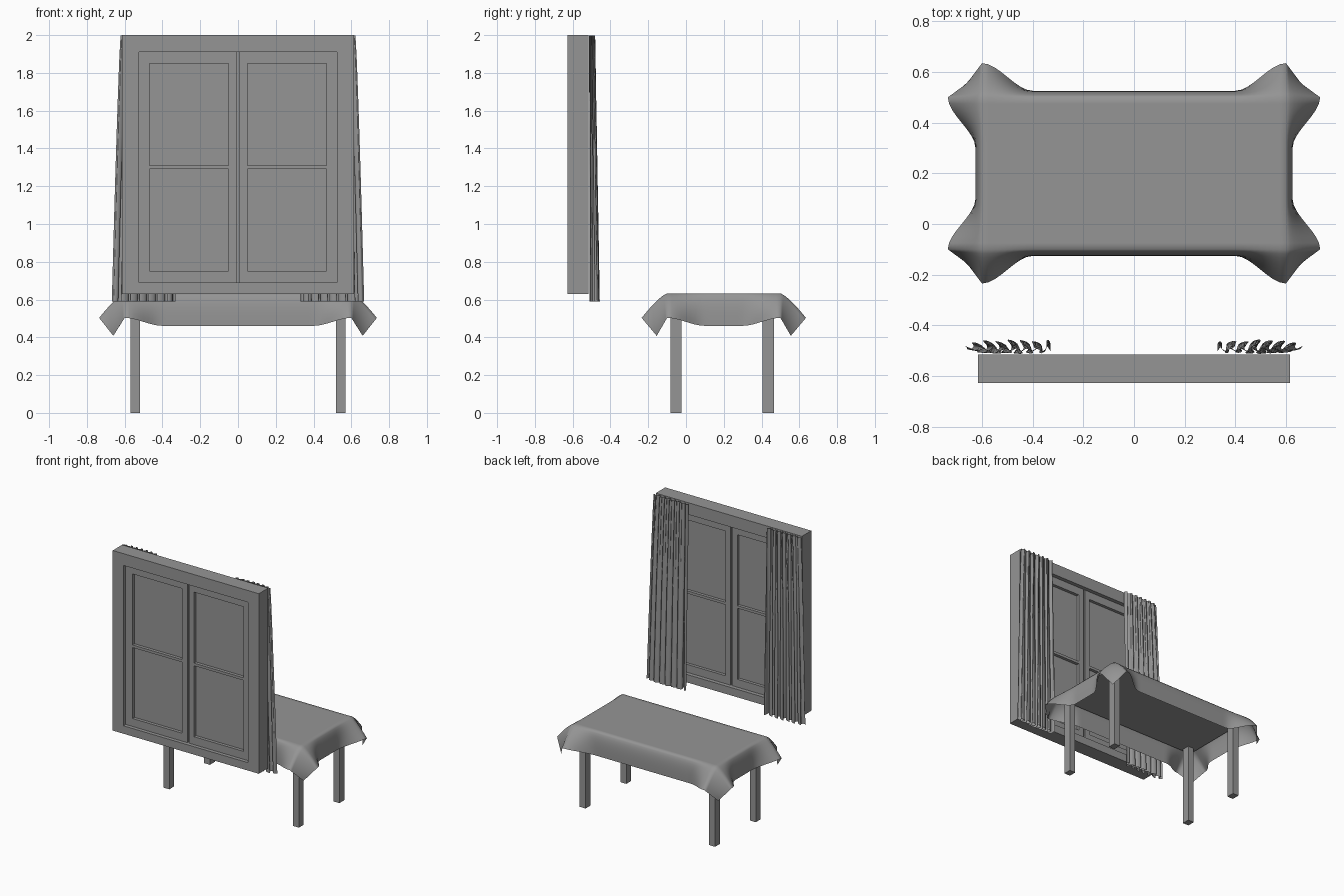
import bpy, bmesh, math, random

random.seed(4)
if "Cube" in bpy.data.objects:
    bpy.data.objects.remove(bpy.data.objects["Cube"])

grey = bpy.data.materials.new("plain_grey")
grey.use_nodes = True
GREY = (0.3, 0.3, 0.3, 1)
grey.diffuse_color = GREY
grey.node_tree.nodes["Principled BSDF"].inputs["Base Color"].default_value = GREY


def finish(name, bm, smooth=False):
    bmesh.ops.recalc_face_normals(bm, faces=bm.faces)
    mesh = bpy.data.meshes.new(name)
    for f in bm.faces:
        f.smooth = smooth
    bm.to_mesh(mesh)
    bm.free()
    mesh.materials.append(grey)
    obj = bpy.data.objects.new(name, mesh)
    bpy.context.collection.objects.link(obj)
    return obj


def box(name, x, y, z):
    bm = bmesh.new()
    bmesh.ops.create_cube(bm, size=1)
    for v in bm.verts:
        v.co = [r[0] + (c + 0.5) * (r[1] - r[0]) for c, r in zip(v.co, (x, y, z))]
    return finish(name, bm)


def ring(name, outer, inner, y):
    """Rectangular frame; outer and inner are (x0, x1, z0, z1)."""
    bm = bmesh.new()
    loops = []
    for rect, depth in ((outer, y[0]), (inner, y[0]), (inner, y[1]), (outer, y[1])):
        x0, x1, z0, z1 = rect
        loops.append([bm.verts.new((px, depth, pz))
                      for px, pz in ((x0, z0), (x1, z0), (x1, z1), (x0, z1))])
    for a, b in zip(loops, loops[1:] + loops[:1]):
        for i in range(4):
            j = (i + 1) % 4
            bm.faces.new((a[i], a[j], b[j], b[i]))
    return finish(name, bm)


def sheet(name, us, vs, place):
    """Smooth cloth surface through place(u, v)."""
    bm = bmesh.new()
    rows = [[bm.verts.new(place(u, v)) for u in us] for v in vs]
    for a, b in zip(rows, rows[1:]):
        for i in range(len(us) - 1):
            bm.faces.new((a[i], a[i + 1], b[i + 1], b[i]))
    return finish(name, bm, True)


def mix(a, b, t):
    return a + (b - a) * t


# Window frame, two sashes, crossbars and panes
ring("window_frame", (-0.615, 0.615, 0.63, 2), (-0.525, 0.525, 0.69, 1.91), (-0.628, -0.515))
box("sash_joint", (-0.007, 0.007), (-0.588, -0.557), (0.69, 1.91))
for side, s in (("left", 1), ("right", -1)):
    def span(a, b):
        return tuple(sorted((s * a, s * b)))
    ring(side + "_sash", span(0.006, 0.525) + (0.69, 1.91),
         span(0.05, 0.468) + (0.75, 1.85), (-0.6, -0.545))
    box(side + "_crossbar", span(0.05, 0.468), (-0.6, -0.545), (1.29, 1.31))
    box(side + "_pane", span(0.05, 0.468), (-0.576, -0.568), (0.75, 1.85))

# Gathered curtains, flaring towards the hem
FOLDS = 7
for side, s in (("left", 1), ("right", -1)):
    heights = [random.uniform(0.65, 1) for _ in range(FOLDS * 2 + 2)]
    drift = random.uniform(0, 6)

    def curtain(u, t):
        phase = u * FOLDS * 2 * math.pi
        i = int(u * FOLDS * 2)
        f = u * FOLDS * 2 - i
        size = mix(heights[i], heights[i + 1], f)
        wave = math.sin(phase + 0.5 * math.sin(3 * t + drift))
        edge = min(1, 6 * (1 - u))
        outer = mix(0.622, 0.668, t ** 0.8)
        x = mix(0.33, outer, u) + 0.014 * math.sin(2 * phase + drift) * edge * min(1, 6 * u)
        y = mix(-0.497, -0.484, t) + mix(0.017, 0.029, t) * size * wave * mix(0.3, 1, edge)
        return s * x, y, mix(1.997, 0.59, t)

    sheet(side + "_curtain", [i / 112 for i in range(113)], [i / 14 for i in range(15)], curtain)

# Table top and legs
box("table_top", (-0.6, 0.6), (-0.1, 0.5), (0.6, 0.63))
for xname, s in (("left", 1), ("right", -1)):
    for yname, y in (("front", (-0.083, -0.025)), ("back", (0.405, 0.465))):
        box(f"{yname}_{xname}_leg", tuple(sorted((s * 0.52, s * 0.57))), y, (0, 0.61))

# Tablecloth: flat top, straight hanging sides, flared folded corners
HX, HY, MID, DROP = 0.6, 0.3, 0.2, 0.17


def flare(distance):
    k = max(0, 1 - distance / 0.2)
    return k * k * (3 - 2 * k)


def hang(s, k):
    out = mix(0.026 * (1 - (1 - s) ** 3), 0.135 * s, k)
    return out, mix(0.172, 0.13, k) * s ** 1.3


def cloth(u, v):
    a = max(0, abs(u) - HX) / DROP
    b = max(0, abs(v) - HY) / DROP
    x, y = min(abs(u), HX), min(abs(v), HY)
    ox, dx = hang(a, flare(HY - y))
    oy, dy = hang(b, flare(HX - x))
    x += ox * (1 - b) + 0.06 * a * b
    y += oy * (1 - a) + 0.055 * a * b
    z = 0.633 - dx * (1 - b) - dy * (1 - a) - 0.225 * a * b
    return math.copysign(x, u), MID + math.copysign(y, v), z


def stops(half, n):
    over = [half + DROP * i / 8 for i in range(1, 9)]
    core = [mix(-half, half, i / n) for i in range(n + 1)]
    return [-o for o in reversed(over)] + core + over


sheet("tablecloth", stops(HX, 48), stops(HY, 24), cloth)
